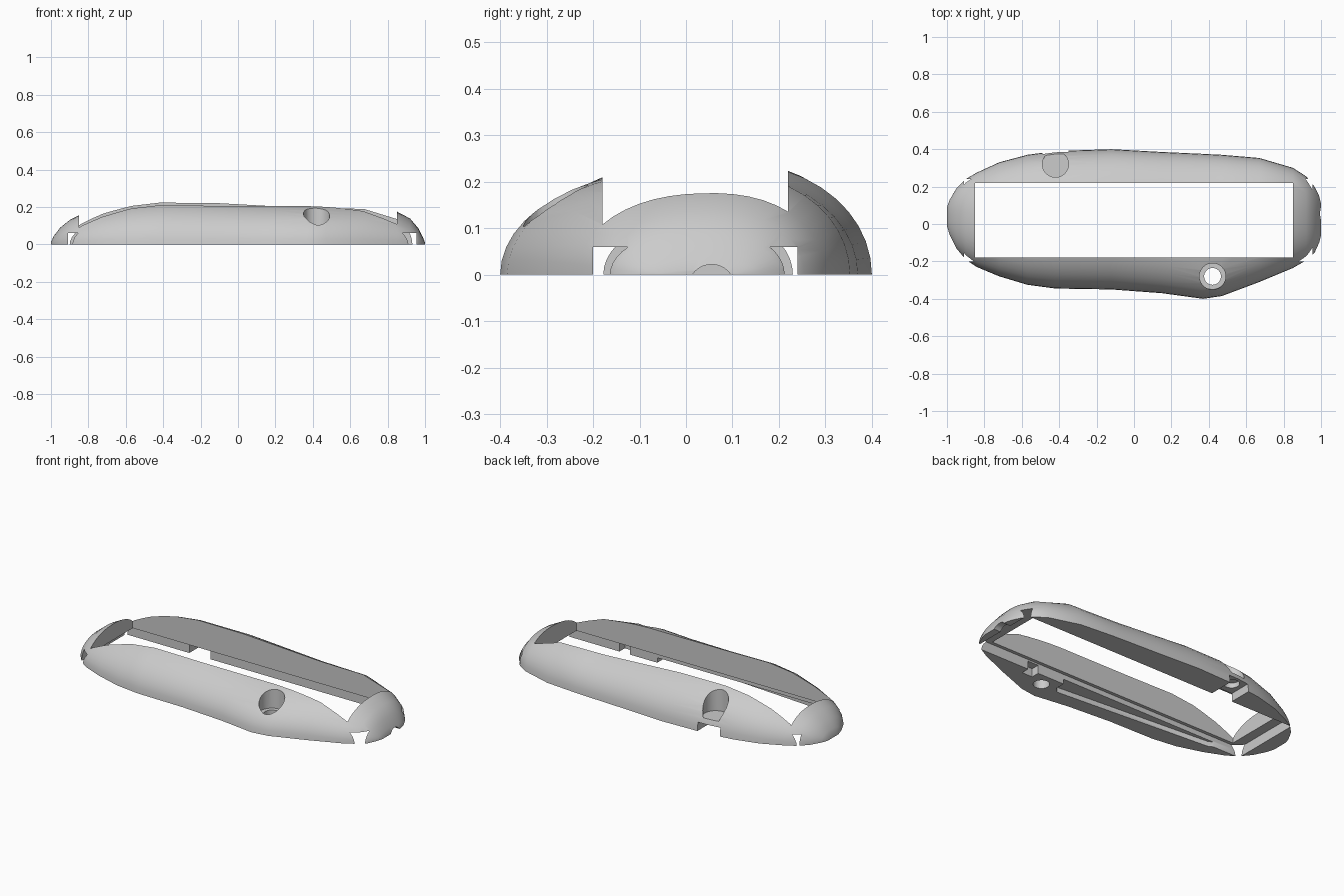
import bpy, bmesh, math
from mathutils import Vector

cube = bpy.data.objects.get("Cube")
if cube:
    bpy.data.objects.remove(cube, do_unlink=True)

grey = bpy.data.materials.new("light grey plastic")
grey.use_nodes = True
grey.diffuse_color = (0.6, 0.6, 0.6, 1)
grey.node_tree.nodes["Principled BSDF"].inputs["Base Color"].default_value = grey.diffuse_color


def make_object(name, bm):
    bmesh.ops.recalc_face_normals(bm, faces=bm.faces)
    mesh = bpy.data.meshes.new(name)
    bm.to_mesh(mesh)
    bm.free()
    obj = bpy.data.objects.new(name, mesh)
    bpy.context.collection.objects.link(obj)
    mesh.materials.append(grey)
    return obj


def prism(name, outline, low, high):
    """Upright solid over a plan outline."""
    bm = bmesh.new()
    rings = [[bm.verts.new((x, y, z)) for x, y in outline] for z in (low, high)]
    for ring in rings:
        bm.faces.new(ring)
    count = len(outline)
    for i in range(count):
        j = (i + 1) % count
        bm.faces.new((rings[0][i], rings[0][j], rings[1][j], rings[1][i]))
    return make_object(name, bm)


def box(name, x0, x1, y0, y1, z0, z1):
    return prism(name, [(x0, y0), (x1, y0), (x1, y1), (x0, y1)], z0, z1)


def disc(x, y, radius, sides=32):
    angles = [math.tau * i / sides for i in range(sides)]
    return [(x + radius * math.cos(a), y + radius * math.sin(a)) for a in angles]


def cut(target, cutter):
    cutter.hide_render = True
    mod = target.modifiers.new("cut", "BOOLEAN")
    mod.operation = "DIFFERENCE"
    mod.solver = "EXACT"
    mod.object = cutter
    bpy.ops.object.select_all(action="DESELECT")
    bpy.context.view_layer.objects.active = target
    target.select_set(True)
    bpy.ops.object.modifier_apply(modifier=mod.name)
    bpy.data.objects.remove(cutter, do_unlink=True)


# Domed shell: stations along x with front edge, back edge and crown height
stations = [
    (-1.0, -0.01, 0.09, 0.012), (-0.985, -0.06, 0.13, 0.045),
    (-0.95, -0.13, 0.19, 0.09), (-0.9, -0.19, 0.24, 0.13),
    (-0.84, -0.23, 0.275, 0.16), (-0.72, -0.28, 0.33, 0.2),
    (-0.57, -0.325, 0.37, 0.235), (-0.42, -0.345, 0.39, 0.25),
    (-0.12, -0.35, 0.4, 0.245), (0.15, -0.37, 0.385, 0.235),
    (0.37, -0.4, 0.375, 0.227), (0.47, -0.385, 0.37, 0.225),
    (0.67, -0.31, 0.353, 0.222), (0.85, -0.235, 0.3, 0.175),
    (0.92, -0.195, 0.255, 0.138), (0.965, -0.155, 0.2, 0.085),
    (0.99, -0.1, 0.15, 0.035), (1.0, -0.06, 0.11, 0.01),
]
ARC = 24
bm = bmesh.new()
rings = []
for x, front, back, height in stations:
    ring = []
    for i in range(ARC + 1):
        t = -math.cos(math.pi * i / ARC)
        y = (front + back) / 2 + t * (back - front) / 2
        z = height * math.sqrt(max(0, 1 - abs(t) ** 2.3)) * (1 + 0.05 * t)
        ring.append(bm.verts.new((x, y, z)))
    rings.append(ring)
for a, b in zip(rings, rings[1:]):
    for i in range(ARC + 1):
        j = (i + 1) % (ARC + 1)
        bm.faces.new((a[i], a[j], b[j], b[i]))
bm.faces.new(rings[0])
bm.faces.new(rings[-1])
shell = make_object("case_shell", bm)

# Rectangular window and the wider board pocket beneath it
cut(shell, box("window", -0.85, 0.85, -0.18, 0.22, -0.1, 0.5))
cut(shell, box("pocket", -0.91, 0.955, -0.2, 0.24, -0.1, 0.06))

# Shallow tapered relief along the underside of the front wall
cut(shell, prism("front_relief", [(-0.75, -0.19), (-0.7, -0.215), (0.3, -0.29),
                                  (0.33, -0.26), (0.33, -0.19)], -0.1, 0.03))

# Notches beside the screws
cut(shell, box("back_notch", -0.49, -0.35, 0.2, 0.5, -0.1, 0.05))
cut(shell, box("front_notch", 0.51, 0.58, -0.25, -0.19, -0.1, 0.05))

# Counterbored screw holes
for x, y in ((-0.42, 0.32), (0.42, -0.28)):
    cut(shell, prism("screw_bore", disc(x, y, 0.045), -0.1, 0.5))
    cut(shell, prism("screw_head_seat", disc(x, y, 0.07), 0.08, 0.5))

# Round cable opening in the end wall
cable = prism("cable_opening", disc(0, 0, 0.05), 0, 0.3)
cable.data.transform(cable.matrix_world.Rotation(math.pi / 2, 4, "Y"))
for v in cable.data.vertices:
    v.co += Vector((0.9, 0.055, -0.028))
cut(shell, cable)

bpy.ops.object.select_all(action="DESELECT")
shell.select_set(True)
bpy.context.view_layer.objects.active = shell
bpy.ops.object.shade_smooth_by_angle(angle=math.radians(30))
